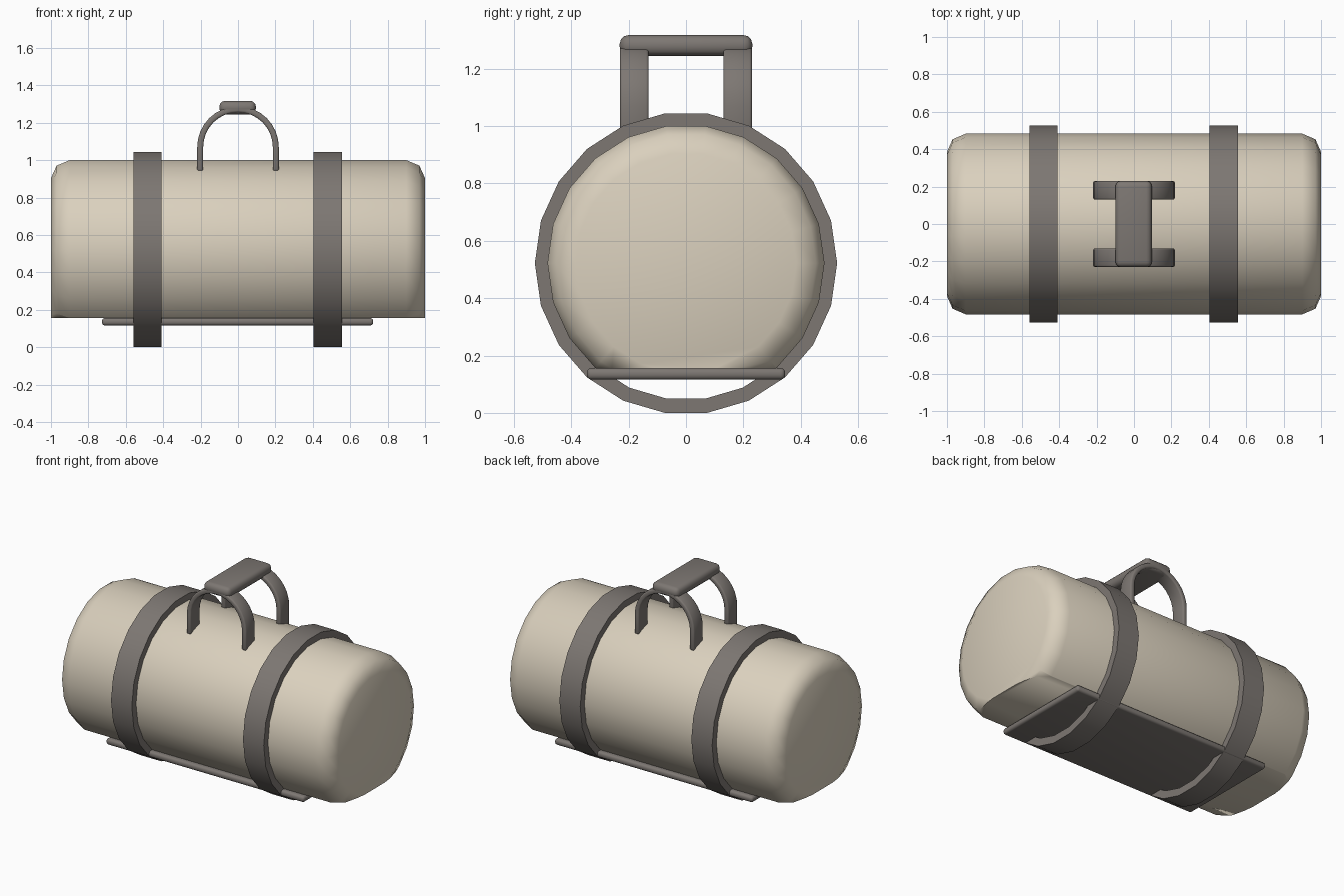
import bpy, bmesh, math
from mathutils import Vector

if "Cube" in bpy.data.objects:
    bpy.data.objects.remove(bpy.data.objects["Cube"])

SIDES = 22
CZ = 0.522          # height of the roll's axis


def material(name, rgb):
    m = bpy.data.materials.new(name)
    m.diffuse_color = (*rgb, 1)
    m.use_nodes = True
    m.node_tree.nodes["Principled BSDF"].inputs["Base Color"].default_value = m.diffuse_color
    return m


CANVAS = material("beige canvas", (0.70, 0.63, 0.51))
STRAP = material("warm grey", (0.205, 0.185, 0.17))


def finish(name, bm, mat, angle, bevel=0, segments=3):
    bmesh.ops.recalc_face_normals(bm, faces=bm.faces)
    me = bpy.data.meshes.new(name)
    bm.to_mesh(me)
    bm.free()
    me.materials.append(mat)
    ob = bpy.data.objects.new(name, me)
    bpy.context.collection.objects.link(ob)
    bpy.ops.object.select_all(action='DESELECT')
    ob.select_set(True)
    bpy.context.view_layer.objects.active = ob
    if bevel:
        b = ob.modifiers.new("Bevel", 'BEVEL')
        b.width, b.segments = bevel, segments
        b.limit_method, b.angle_limit = 'ANGLE', math.radians(50)
        bpy.ops.object.modifier_apply(modifier="Bevel")
    bpy.ops.object.shade_smooth_by_angle(angle=math.radians(angle))
    return ob


def lathe(profile, closed):
    """Spin (x, radius) points about the roll's lengthwise axis."""
    bm = bmesh.new()
    rings = []
    for x, r in profile:
        rings.append([bm.verts.new((x, r * math.cos(a), CZ + r * math.sin(a)))
                      for a in (2 * math.pi * i / SIDES for i in range(SIDES))])
    pairs = list(zip(rings, rings[1:]))
    if closed:
        pairs.append((rings[-1], rings[0]))
    else:
        bm.faces.new(rings[0])
        bm.faces.new(rings[-1])
    for p, q in pairs:
        for i in range(SIDES):
            j = (i + 1) % SIDES
            bm.faces.new((p[i], p[j], q[j], q[i]))
    return bm


def box(name, centre, size, mat, bevel):
    bm = bmesh.new()
    bmesh.ops.create_cube(bm, size=1)
    for v in bm.verts:
        v.co = Vector(v.co[i] * size[i] + centre[i] for i in range(3))
    return finish(name, bm, mat, 50, bevel)


# Rolled body: rounded drum with a flat cut along the underside
half = [(1.0, 0.385), (0.97, 0.453), (0.90, 0.483)]
body = lathe([(-x, r) for x, r in half] + half[::-1], False)
cut = bmesh.ops.bisect_plane(body, geom=body.verts[:] + body.edges[:] + body.faces[:],
                             plane_co=(0, 0, 0.155), plane_no=(0, 0, -1), clear_outer=True)
rim = [e for e in cut['geom_cut'] if isinstance(e, bmesh.types.BMEdge)]
bmesh.ops.contextual_create(body, geom=rim)
finish("body", body, CANVAS, 50)

# Two hoops around the body
for name, x in (("left_band", -0.484), ("right_band", 0.481)):
    w = 0.076
    finish(name, lathe([(x - w, 0.527), (x + w, 0.527), (x + w, 0.477), (x - w, 0.477)], True),
           STRAP, 25)

# Base plate
box("base_plate", (-0.002, 0, 0.136), (1.45, 0.692, 0.04), STRAP, 0.016)

# Arched straps carrying the grip
STEPS = 16
for name, y in (("front_handle_strap", -0.18), ("back_handle_strap", 0.18)):
    bm = bmesh.new()
    path = []
    for r in (0.218, 0.186):
        arc = [(r * math.cos(math.pi * i / STEPS), 1.07 + r * math.sin(math.pi * i / STEPS))
               for i in range(STEPS + 1)]
        path.append([(r, 0.942)] + arc + [(-r, 0.942)])
    loops = [[bm.verts.new((x, y + s * 0.05, z)) for x, z in p]
             for p, s in ((path[0], -1), (path[0], 1), (path[1], 1), (path[1], -1))]
    for k in range(4):
        a, b = loops[k], loops[(k + 1) % 4]
        for i in range(len(a) - 1):
            bm.faces.new((a[i], a[i + 1], b[i + 1], b[i]))
    for end in (0, -1):
        bm.faces.new([l[end] for l in loops])
    finish(name, bm, STRAP, 50, 0.009, 2)

# Grip bar joining the straps
box("grip", (-0.002, 0, 1.281), (0.195, 0.462, 0.072), STRAP, 0.03)
